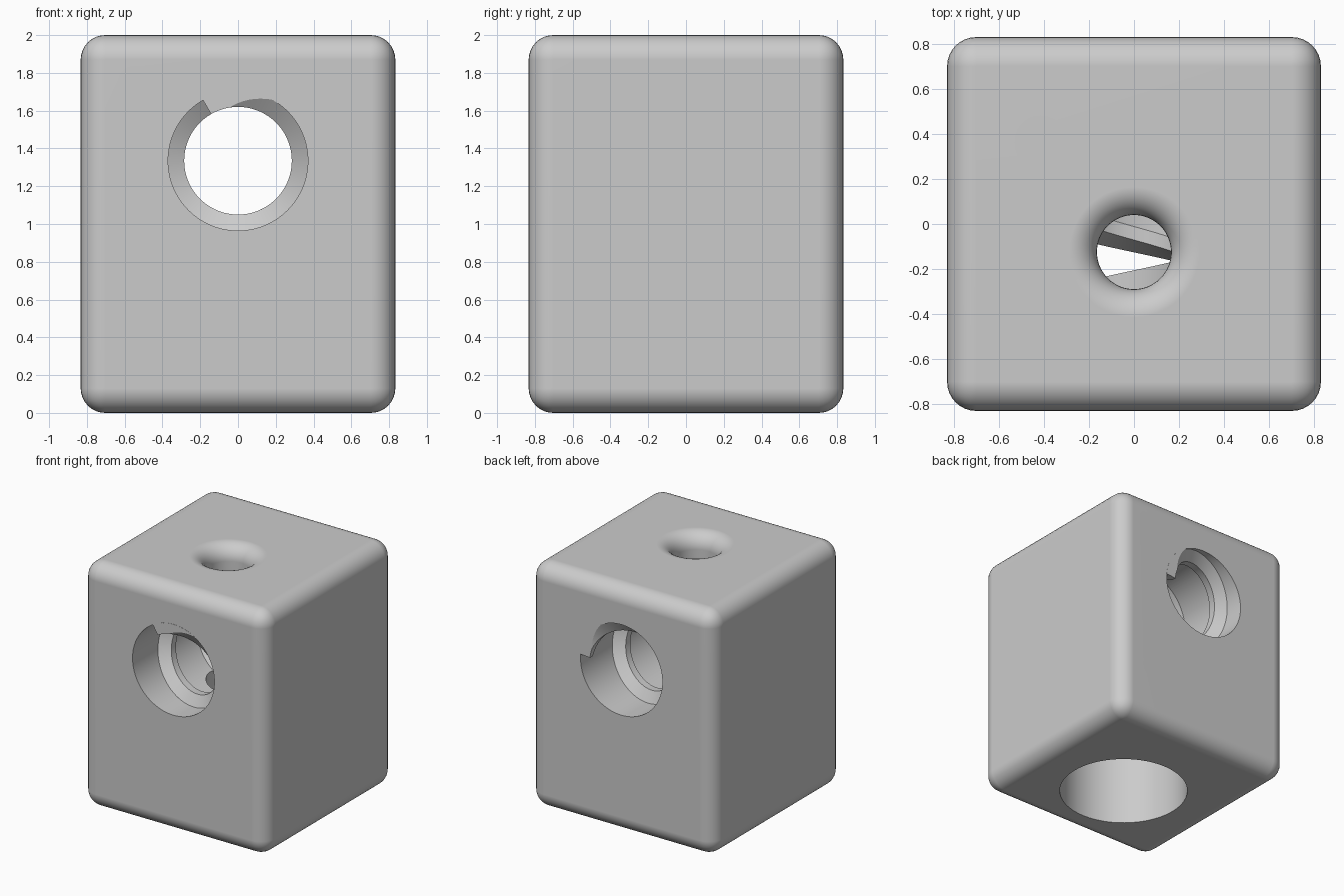
import bpy, bmesh, math
from mathutils import Matrix, Vector

HALF, HEIGHT = 0.833, 2.0
BORE_Z, ROOT, CREST = 1.335, 0.37, 0.285   # cross bore and its thread
PITCH, START, TURNS = 0.5, math.radians(120), 3.32
WELL_Y = -0.125

cube = bpy.data.objects.get("Cube")
if cube:
    bpy.data.objects.remove(cube, do_unlink=True)

grey = bpy.data.materials.new("light grey")
grey.use_nodes = True
colour = (0.6, 0.6, 0.6, 1)
grey.diffuse_color = colour
for node in grey.node_tree.nodes:
    if node.type == 'BSDF_PRINCIPLED':
        node.inputs["Base Color"].default_value = colour


def make(name, bm):
    bmesh.ops.recalc_face_normals(bm, faces=bm.faces)
    mesh = bpy.data.meshes.new(name)
    bm.to_mesh(mesh)
    bm.free()
    mesh.materials.append(grey)
    obj = bpy.data.objects.new(name, mesh)
    bpy.context.collection.objects.link(obj)
    return obj


def activate(obj):
    bpy.ops.object.select_all(action='DESELECT')
    obj.select_set(True)
    bpy.context.view_layer.objects.active = obj


def lathe(name, profile, matrix, steps=96):
    """Closed solid of revolution; the profile starts and ends on the axis."""
    bm = bmesh.new()
    verts = [bm.verts.new((r, 0, z)) for r, z in profile]
    edges = [bm.edges.new(pair) for pair in zip(verts, verts[1:])]
    bmesh.ops.spin(bm, geom=verts + edges, axis=(0, 0, 1), cent=(0, 0, 0),
                   angle=math.tau, steps=steps, use_merge=False)
    bmesh.ops.remove_doubles(bm, verts=bm.verts, dist=1e-5)
    bm.transform(matrix)
    return make(name, bm)


# Rounded block
bm = bmesh.new()
bmesh.ops.create_cube(bm, size=1, matrix=Matrix.Translation((0, 0, HEIGHT / 2))
                      @ Matrix.Diagonal((2 * HALF, 2 * HALF, HEIGHT, 1)))
bmesh.ops.bevel(bm, geom=bm.edges[:], offset=0.13, segments=8, profile=0.5,
                affect='EDGES')
block = make("block", bm)

# Cross bore, front to back
bore = lathe("bore_cutter", [(0, -1), (ROOT, -1), (ROOT, 1), (0, 1)],
             Matrix.Translation((0, 0, BORE_Z)) @ Matrix.Rotation(math.pi / 2, 4, 'X'))

# Wide socket below, narrow channel with a flared mouth above
lip = 0.125
flare = [(0.165 + lip - lip * math.cos(t), HEIGHT - lip + lip * math.sin(t))
         for t in (i * math.pi / 16 for i in range(9))]
well = lathe("well_cutter",
             [(0, -0.1), (0.49, -0.1), (0.49, 0.75), (0.165, 0.75)] + flare
             + [(0.165 + lip, 2.1), (0, 2.1)],
             Matrix.Translation((0, WELL_Y, 0)))

activate(block)
for cutter in (bore, well):
    cutter.hide_render = True
    mod = block.modifiers.new("cut", 'BOOLEAN')
    mod.operation, mod.solver, mod.object = 'DIFFERENCE', 'EXACT', cutter
    bpy.ops.object.modifier_apply(modifier=mod.name)
    bpy.data.objects.remove(cutter, do_unlink=True)

# Helical thread ridge along the bore
bm = bmesh.new()
section = [(ROOT + 0.003, -0.085), (CREST, -0.03), (CREST, 0.03), (ROOT + 0.003, 0.085)]
steps = int(72 * TURNS)
rings = []
for i in range(steps + 1):
    turn = TURNS * i / steps
    a = START - math.tau * turn
    rings.append([bm.verts.new((r * math.cos(a), -HALF + PITCH * turn + dy,
                                BORE_Z + r * math.sin(a))) for r, dy in section])
for a, b in zip(rings, rings[1:]):
    for k in range(4):
        n = (k + 1) % 4
        bm.faces.new((a[k], a[n], b[n], b[k]))
bm.faces.new(rings[0])
bm.faces.new(rings[-1])
# Trim flush with the front and back faces
for side in (-1, 1):
    cut = bmesh.ops.bisect_plane(bm, geom=bm.verts[:] + bm.edges[:] + bm.faces[:],
                                 plane_co=Vector((0, side * (HALF + 0.001), 0)),
                                 plane_no=Vector((0, side, 0)), clear_outer=True)
    rim = [e for e in cut["geom_cut"] if isinstance(e, bmesh.types.BMEdge)]
    bmesh.ops.holes_fill(bm, edges=rim, sides=0)
thread = make("thread_ridge", bm)

# Smooth curves, crisp rims
for obj in (block, thread):
    activate(obj)
    bpy.ops.object.shade_smooth_by_angle(angle=math.radians(30))
    mod = obj.modifiers.new("even_shading", 'WEIGHTED_NORMAL')
    mod.keep_sharp = True
